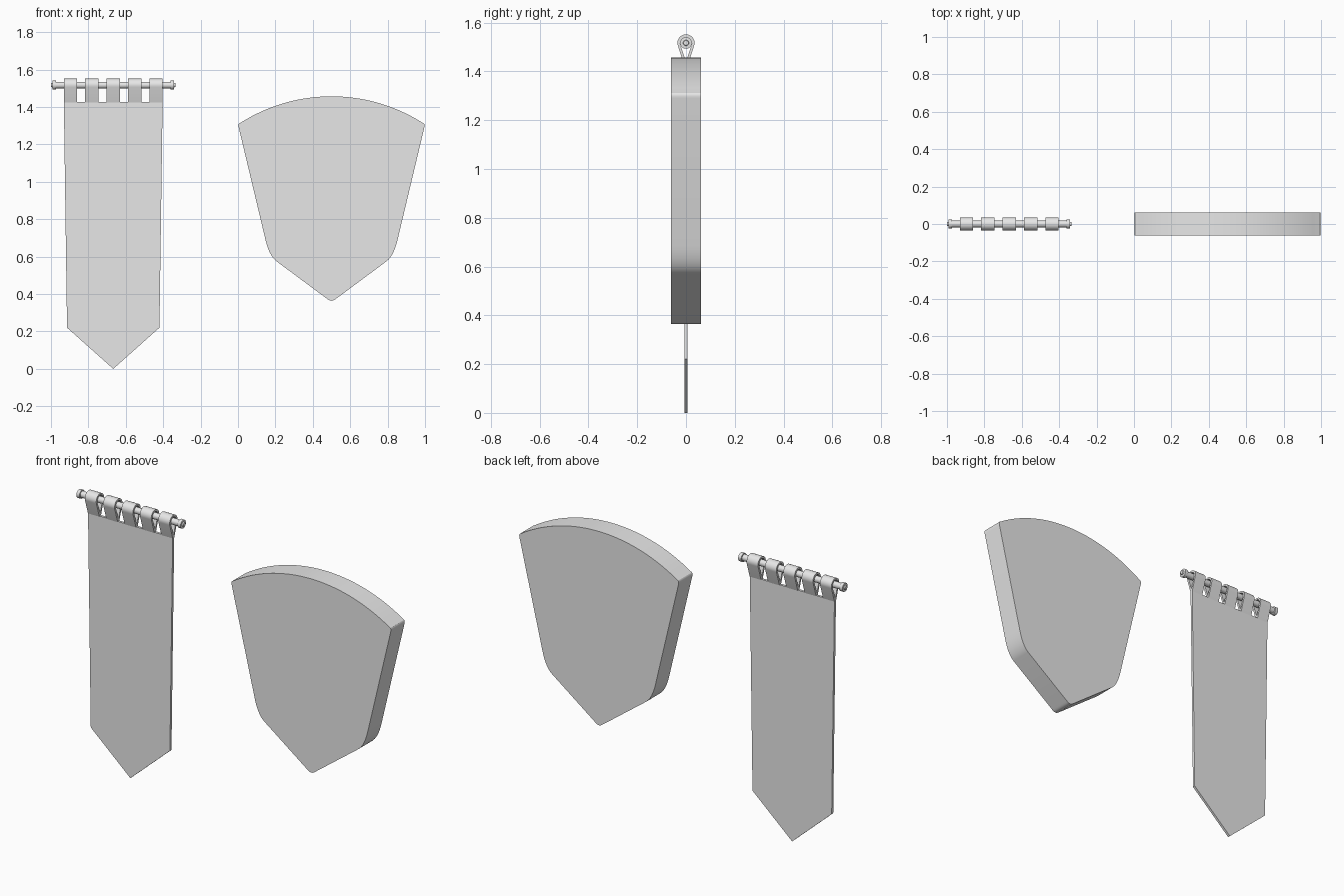
import bpy
import bmesh
import math
from mathutils import Vector

cube = bpy.data.objects.get("Cube")
if cube:
    bpy.data.objects.remove(cube, do_unlink=True)

GREY = (0.8, 0.8, 0.8, 1)
mat = bpy.data.materials.new("plain grey")
mat.use_nodes = True
mat.diffuse_color = GREY
mat.node_tree.nodes["Principled BSDF"].inputs["Base Color"].default_value = GREY


def loft(name, loops, wrap=False):
    """Bridge closed point loops, capping the ends or joining last to first."""
    bm = bmesh.new()
    rings = [[bm.verts.new(p) for p in loop] for loop in loops]
    pairs = list(zip(rings, rings[1:]))
    if wrap:
        pairs.append((rings[-1], rings[0]))
    else:
        bm.faces.new(rings[0])
        bm.faces.new(rings[-1])
    for a, b in pairs:
        for i in range(len(a)):
            j = (i + 1) % len(a)
            bm.faces.new((a[i], a[j], b[j], b[i]))
    bmesh.ops.recalc_face_normals(bm, faces=bm.faces)
    mesh = bpy.data.meshes.new(name)
    bm.to_mesh(mesh)
    bm.free()
    mesh.materials.append(mat)
    for poly in mesh.polygons:
        poly.use_smooth = True
    mesh.set_sharp_from_angle(angle=math.radians(30))
    obj = bpy.data.objects.new(name, mesh)
    bpy.context.collection.objects.link(obj)
    return obj


def plate(name, half_outline, centre, depth):
    """Extrude a left-right symmetric outline, given top to bottom."""
    left = [(centre - w, z) for w, z in half_outline]
    right = [(centre + w, z) for w, z in reversed(half_outline) if w > 1e-5]
    return loft(name, [[(x, y, z) for x, z in left + right]
                       for y in (-depth, depth)])


def bend(a, b, c, n=8):
    """Rounded corner from a to c, pulled toward b."""
    a, b, c = Vector(a), Vector(b), Vector(c)
    return [tuple(a.lerp(b, i / n).lerp(b.lerp(c, i / n), i / n))
            for i in range(n + 1)]


# Shield: arched top, straight tapering sides, rounded lower corners and tip
TOP, R = 1.457, 0.908
arch = [(x, TOP - R + math.sqrt(R * R - x * x))
        for x in [0.488 * i / 16 for i in range(17)]]
half = arch[:-1]
half += bend(arch[-1], (0.502, 1.311), (0.496, 1.29), 4)
half += bend((0.353, 0.69), (0.333, 0.605), (0.294, 0.575))
half += bend((0.023, 0.374), (0.01, 0.364), (0, 0.364), 4)
plate("shield", half, 0.5, 0.0615)

# Banner cloth with a pointed foot
MID = -0.667
plate("banner_cloth", [(0.264, 1.427), (0.247, 0.22), (0, 0)], MID, 0.007)

# Hanging rod with stepped end caps
ROD_Z = 1.517
half_rod = [(0.333, 0.010), (0.326, 0.012), (0.325, 0.024),
            (0.306, 0.024), (0.305, 0.018)]
steps = [(-x, r) for x, r in half_rod] + half_rod[::-1]
loft("hanging_rod", [
    [(MID + x, r * math.cos(t), ROD_Z + r * math.sin(t))
     for t in [math.tau * i / 24 for i in range(24)]]
    for x, r in steps])


# Cloth loops folded over the rod
def teardrop(x, r, foot_y, foot_z):
    angles = [math.radians(-18 + 216 * i / 20) for i in range(21)]
    pts = [(x, r * math.cos(t), ROD_Z + r * math.sin(t)) for t in angles]
    return pts + [(x, -foot_y, foot_z), (x, foot_y, foot_z)]


for k in range(5):
    x = MID + (k - 2) * 0.1145
    a, b = x - 0.0355, x + 0.0355
    outer, inner = (0.035, 0.007, 1.423), (0.024, 0.001, 1.442)
    loft(f"hanging_loop_{k + 1}",
         [teardrop(a, *outer), teardrop(b, *outer),
          teardrop(b, *inner), teardrop(a, *inner)], wrap=True)
